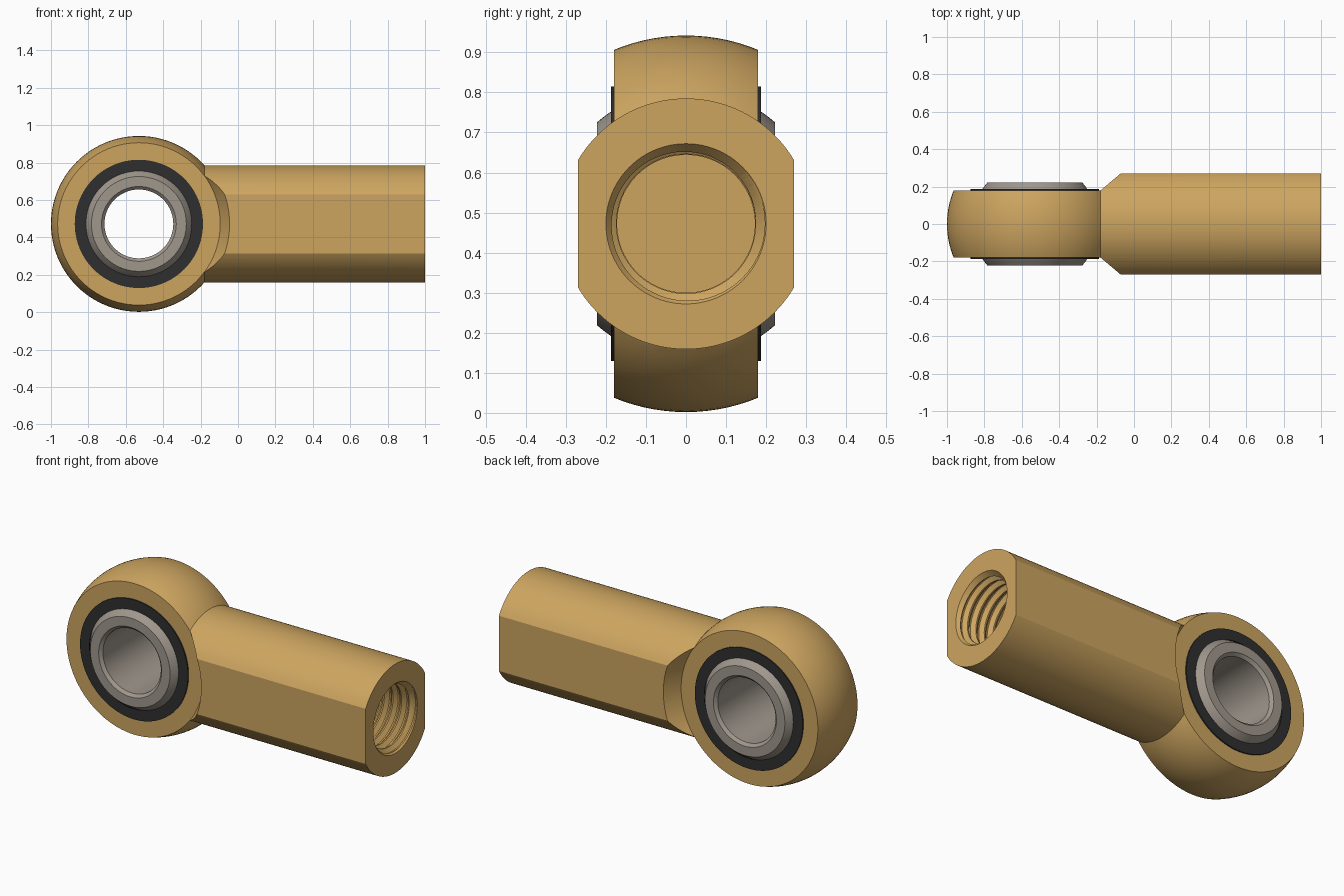
import bpy, bmesh, math

if "Cube" in bpy.data.objects:
    bpy.data.objects.remove(bpy.data.objects["Cube"])

EYE_X, MID_Z = -0.53, 0.472      # centre of the eye
SEG = 96


def material(name, rgb):
    m = bpy.data.materials.new(name)
    m.diffuse_color = (*rgb, 1)
    m.use_nodes = True
    m.node_tree.nodes["Principled BSDF"].inputs["Base Color"].default_value = m.diffuse_color
    return m


BRASS = material("brass", (0.61, 0.376, 0.117))
STEEL = material("grey steel", (0.35, 0.31, 0.265))
LINER = material("dark liner", (0.028, 0.028, 0.029))


def finish(bm, name, mat=None):
    bmesh.ops.remove_doubles(bm, verts=bm.verts, dist=1e-5)
    bmesh.ops.recalc_face_normals(bm, faces=bm.faces)
    me = bpy.data.meshes.new(name)
    bm.to_mesh(me)
    bm.free()
    ob = bpy.data.objects.new(name, me)
    bpy.context.collection.objects.link(ob)
    if mat:
        me.materials.append(mat)
    return ob


def lathe(name, profile, axis, mat=None, seg=SEG):
    """Revolve (radius, position) points about the eye axis 'Y' or shank axis 'X'."""
    bm = bmesh.new()
    rings = []
    for i in range(seg):
        t = 2 * math.pi * i / seg
        ring = []
        for r, a in profile:
            u, w = r * math.cos(t), r * math.sin(t)
            co = (EYE_X + u, a, MID_Z + w) if axis == 'Y' else (a, u, MID_Z + w)
            ring.append(bm.verts.new(co))
        rings.append(ring)
    n = len(profile)
    closed = profile[0][0] > 0       # profiles off the axis form a ring
    for i in range(seg):
        p, q = rings[i], rings[(i + 1) % seg]
        for j in range(n if closed else n - 1):
            k = (j + 1) % n
            bm.faces.new((p[j], q[j], q[k], p[k]))
    return finish(bm, name, mat)


def arc(radius, half, n):
    """Points of a sphere zone between -half and +half along the axis."""
    top = math.asin(half / radius)
    return [(radius * math.cos(t), radius * math.sin(t))
            for t in (top * (2 * i / n - 1) for i in range(n + 1))]


def smooth(ob):
    bpy.ops.object.select_all(action='DESELECT')
    ob.select_set(True)
    bpy.context.view_layer.objects.active = ob
    bpy.ops.object.shade_smooth_by_angle(angle=math.radians(30))


def boolean(ob, tool, op):
    bpy.context.view_layer.objects.active = ob
    mod = ob.modifiers.new(tool.name, 'BOOLEAN')
    mod.operation, mod.solver, mod.object = op, 'EXACT', tool
    bpy.ops.object.modifier_apply(modifier=mod.name)
    bpy.data.objects.remove(tool)


def shank(x0, x1, radius, flat):
    """Round bar along x with two flats facing front and back."""
    bm = bmesh.new()
    a = math.acos(flat / radius)
    pts = []
    for start in (a, math.pi + a):
        for i in range(41):
            t = start + (math.pi - 2 * a) * i / 40
            pts.append((radius * math.cos(t), MID_Z + radius * math.sin(t)))
    ends = [[bm.verts.new((x, y, z)) for y, z in pts] for x in (x0, x1)]
    for e in ends:
        bm.faces.new(e)
    for i in range(len(pts)):
        k = (i + 1) % len(pts)
        bm.faces.new((ends[0][i], ends[0][k], ends[1][k], ends[1][i]))
    return finish(bm, "shank")


def thread(x0, x1, pitch, seg=48):
    """Solid helical screw used to cut the female thread."""
    shape = [(0, .174), (.15, .174), (.45, .197), (.6, .197)]
    rows = 4 * round((x1 - x0) / pitch) + 1
    bm = bmesh.new()
    cols = []
    for i in range(seg):
        t = 2 * math.pi * i / seg
        col = []
        for j in range(rows + (4 if i == 0 else 0)):
            f, r = shape[j % 4]
            x = x0 + pitch * (j // 4 + f + i / seg)
            col.append(bm.verts.new((x, r * math.cos(t), MID_Z + r * math.sin(t))))
        cols.append(col)

    def v(i, j):
        return cols[i][j] if i < seg else cols[0][j + 4]

    for i in range(seg):
        for j in range(rows - 1):
            bm.faces.new((v(i, j), v(i + 1, j), v(i + 1, j + 1), v(i, j + 1)))
    for j, x in ((0, x0 - .02), (rows - 1, x1 + 2 * pitch)):
        rim = [v(i, j) for i in range(seg)] + [cols[0][j + k] for k in (4, 3, 2, 1)]
        hub = bm.verts.new((x, 0, MID_Z))
        for k in range(len(rim)):
            bm.faces.new((hub, rim[k], rim[(k + 1) % len(rim)]))
    return finish(bm, "thread_cutter")


# Brass body: spherical head joined to the shank
body = lathe("rod_end_body", [(0, -.47)] + arc(.47, .46, 48) + [(0, .47)], 'Y', BRASS)
boolean(body, shank(-.2, 1, .313, .27), 'UNION')

# Flat head sides with a conical run-out into the shank
for s in (-1, 1):
    cut = [(0, .18), (.435, .18), (.485, .27), (.54, .369), (.54, .6), (0, .6)]
    boolean(body, lathe("side_cutter", [(r, s * y) for r, y in cut], 'Y'), 'DIFFERENCE')

# Bearing seat, drilled hole, thread and countersink
boolean(body, lathe("seat_cutter", [(0, -.4), (.343, -.4), (.343, .4), (0, .4)], 'Y'), 'DIFFERENCE')
boolean(body, lathe("drill_cutter", [(0, .15), (.172, .15), (.172, .4), (0, .4)], 'X'), 'DIFFERENCE')
boolean(body, thread(.25, 1.02, .055), 'DIFFERENCE')
boolean(body, lathe("countersink_cutter",
                    [(0, .955), (.166, .955), (.2, 1), (.2076, 1.01), (0, 1.01)], 'X'), 'DIFFERENCE')
smooth(body)

# Dark liner with a spherical inner face
smooth(lathe("bearing_liner", arc(.339, .187, 16) + [(.343, .187), (.343, -.187)], 'Y', LINER))

# Steel ball with a chamfered bore
smooth(lathe("bearing_ball", arc(.337, .222, 20) +
             [(.2, .222), (.184, .206), (.184, -.206), (.2, -.222)], 'Y', STEEL))
